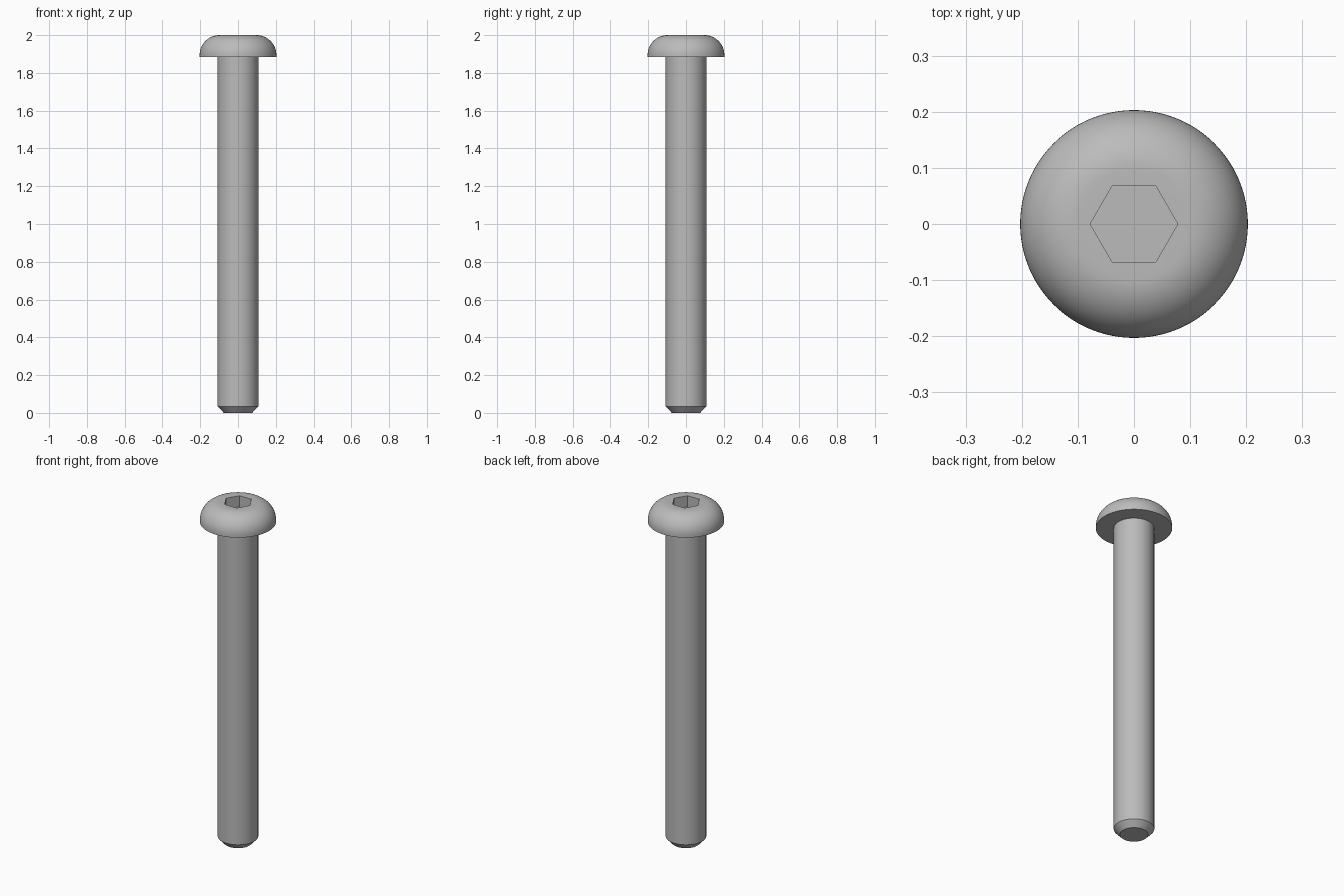
import bpy
import bmesh
from math import sin, cos, pi, radians

if "Cube" in bpy.data.objects:
    bpy.data.objects.remove(bpy.data.objects["Cube"], do_unlink=True)

SEGMENTS = 96
HEAD_R, HEAD_BASE, TOP = 0.203, 1.884, 2.0
SHANK_R, TIP_R, CHAMFER = 0.108, 0.075, 0.035
SOCKET_R, SOCKET_DEPTH = 0.078, 0.065
ROUND, ARC_STEPS = 0.105, 16

steel = bpy.data.materials.new("grey steel")
steel.use_nodes = True
steel.diffuse_color = (0.5, 0.5, 0.5, 1)
steel.node_tree.nodes["Principled BSDF"].inputs["Base Color"].default_value = (0.5, 0.5, 0.5, 1)

bm = bmesh.new()


def ring(radius, z, count):
    return [bm.verts.new((radius * cos(2 * pi * i / count), radius * sin(2 * pi * i / count), z))
            for i in range(count)]


def bridge(lower, upper):
    n = len(lower)
    for i in range(n):
        j = (i + 1) % n
        bm.faces.new((lower[i], lower[j], upper[j], upper[i]))


# Turned profile: chamfered tip, shank, underside of head, rounded head
profile = [(TIP_R, 0), (SHANK_R, CHAMFER), (SHANK_R, HEAD_BASE), (HEAD_R, HEAD_BASE)]
for k in range(ARC_STEPS + 1):
    a = pi / 2 * k / ARC_STEPS
    profile.append((HEAD_R - ROUND + ROUND * cos(a), TOP - ROUND + ROUND * sin(a)))
rings = [ring(r, z, SEGMENTS) for r, z in profile]
for lower, upper in zip(rings, rings[1:]):
    bridge(lower, upper)
bm.faces.new(rings[0][::-1])

# Hexagonal socket sunk into the flat top
rim = ring(SOCKET_R, TOP, 6)
floor = ring(SOCKET_R, TOP - SOCKET_DEPTH, 6)
step = SEGMENTS // 6
for i in range(6):
    outer = [rings[-1][(i * step + k) % SEGMENTS] for k in range(step + 1)]
    bm.faces.new(outer + [rim[(i + 1) % 6], rim[i]])
bridge(rim, floor)
bm.faces.new(floor)
bmesh.ops.recalc_face_normals(bm, faces=bm.faces)

mesh = bpy.data.meshes.new("socket_bolt")
bm.to_mesh(mesh)
bm.free()
mesh.materials.append(steel)
bolt = bpy.data.objects.new("socket_bolt", mesh)
bpy.context.collection.objects.link(bolt)

# Smooth turned surfaces, crisp edges
bpy.ops.object.select_all(action="DESELECT")
bolt.select_set(True)
bpy.context.view_layer.objects.active = bolt
bpy.ops.object.shade_smooth_by_angle(angle=radians(30))
